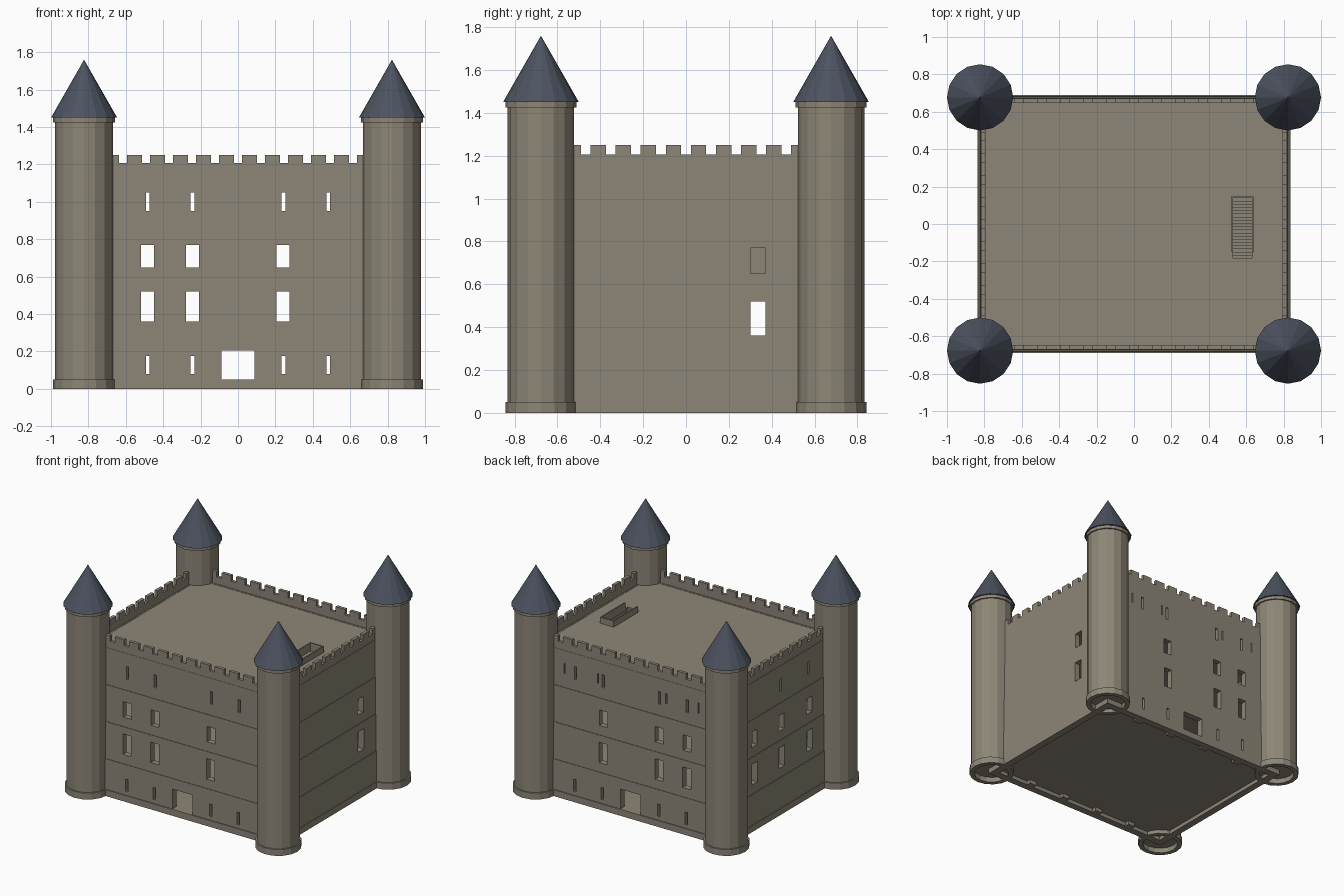
import bpy, bmesh, math
from mathutils import Matrix, Vector

cube = bpy.data.objects.get("Cube")
if cube:
    bpy.data.objects.remove(cube, do_unlink=True)


def material(name, rgb):
    m = bpy.data.materials.new(name)
    m.use_nodes = True
    color = (*rgb, 1)
    m.diffuse_color = color
    bsdf = next(n for n in m.node_tree.nodes if n.type == 'BSDF_PRINCIPLED')
    bsdf.inputs["Base Color"].default_value = color
    bsdf.inputs["Roughness"].default_value = 0.9
    return m


stone = material("warm grey stone", (0.27, 0.24, 0.185))
slate = material("blue grey slate", (0.073, 0.086, 0.117))


def finish(name, bm, mat):
    bmesh.ops.recalc_face_normals(bm, faces=bm.faces)
    me = bpy.data.meshes.new(name)
    bm.to_mesh(me)
    bm.free()
    me.materials.append(mat)
    ob = bpy.data.objects.new(name, me)
    bpy.context.collection.objects.link(ob)
    return ob


def add_box(bm, x0, x1, y0, y1, z0, z1):
    size = Vector((x1 - x0, y1 - y0, z1 - z0))
    mid = Vector((x0 + x1, y0 + y1, z0 + z1)) / 2
    bmesh.ops.create_cube(bm, size=1, matrix=Matrix.Translation(mid) @ Matrix.Diagonal(size).to_4x4())


def boxes(name, items, mat=stone):
    bm = bmesh.new()
    for item in items:
        add_box(bm, *item)
    return finish(name, bm, mat)


def ring(name, hx, hy, t, z0, z1):
    """Rectangular tube with wall thickness t."""
    bm = bmesh.new()
    loops = []
    for inset, z in ((0, z0), (0, z1), (t, z1), (t, z0)):
        x, y = hx - inset, hy - inset
        loops.append([bm.verts.new((sx * x, sy * y, z))
                      for sx, sy in ((-1, -1), (1, -1), (1, 1), (-1, 1))])
    for a, b in zip(loops, loops[1:] + loops[:1]):
        for i in range(4):
            j = (i + 1) % 4
            bm.faces.new((a[i], a[j], b[j], b[i]))
    return finish(name, bm, stone)


def lathe(name, profile, center, mat, sides=16):
    bm = bmesh.new()
    verts = [bm.verts.new((r, 0, z)) for r, z in profile]
    edges = [bm.edges.new(p) for p in zip(verts, verts[1:])]
    bmesh.ops.spin(bm, geom=verts + edges, cent=(0, 0, 0), axis=(0, 0, 1),
                   angle=math.tau, steps=sides, use_duplicate=False)
    bmesh.ops.remove_doubles(bm, verts=bm.verts, dist=1e-4)
    ob = finish(name, bm, mat)
    ob.location = (*center, 0)
    return ob


def cut(ob, items):
    cutter = boxes("opening_cutter", items)
    cutter.hide_render = True
    mod = ob.modifiers.new("openings", 'BOOLEAN')
    mod.operation, mod.solver, mod.object = 'DIFFERENCE', 'EXACT', cutter
    bpy.context.view_layer.objects.active = ob
    bpy.ops.object.modifier_apply(modifier=mod.name)
    bpy.data.objects.remove(cutter, do_unlink=True)


HX, HY, THICK = 0.832, 0.685, 0.05
PITCH = 0.288
ROOF = 4 * PITCH

# Openings on each storey
through = lambda x, w, z0, z1: (x - w / 2, x + w / 2, -1, 1, z0, z1)
right_side = lambda y, z0, z1: (0.7, 1, y - 0.035, y + 0.035, z0, z1)
left_side = lambda y, w, z0, z1: (-1, -0.7, y - w / 2, y + w / 2, z0, z1)

slit_x = (-0.483, -0.243, 0.243, 0.483)
window_x = (-0.483, -0.243, 0.24)
side_y = (0.335, 0, -0.345)

openings = [[through(x, 0.02, 0.08, 0.175) for x in slit_x] + [through(0, 0.175, 0.05, 0.205)]]
for z0, z1 in ((0.36, 0.52), (0.65, 0.77)):
    openings.append([through(x, 0.07, z0, z1) for x in window_x]
                    + [left_side(y, 0.07, z0, z1) for y in side_y]
                    + [right_side(0.335, z0, z1)])
openings.append([through(x, 0.02, 0.95, 1.05) for x in slit_x]
                + [left_side(y, 0.02, 0.95, 1.05) for y in side_y[1:]]
                + [(x - 0.005, x + 0.005, 0.6, 1, 0.97, 1.05)
                   for x in (-0.58, -0.30, 0.29, 0.58)])

# Storey walls, each stepping in slightly
for i, holes in enumerate(openings):
    step = 0.004 * i
    wall = ring(f"storey_wall_{i + 1}", HX - step, HY - step, THICK - step,
                i * PITCH, (i + 1) * PITCH)
    cut(wall, holes)

# Plinth and its underside blocks
ring("plinth", HX + 0.006, HY + 0.006, 0.05, 0, 0.05)
boxes("plinth_blocks", [(x - 0.03, x + 0.03, s * 0.62 - 0.02, s * 0.62 + 0.02, 0, 0.03)
                        for s in (-1, 1) for x in (-0.48, -0.16, 0.16, 0.48)])

# Floors and roof deck, with a stair well in the deck
IX, IY = HX - 0.04, HY - 0.04
WX0, WX1, WY0, WY1 = 0.53, 0.63, -0.20, 0.14
boxes("ground_floor", [(-IX, IX, -IY, IY, 0.03, 0.048)])
for i in (1, 2, 3):
    boxes(f"floor_{i}", [(-IX, IX, -IY, IY, i * PITCH - 0.02, i * PITCH)])
deck_z = (ROOF - 0.02, ROOF - 0.002)
boxes("roof_deck", [(-IX, WX0, -IY, IY, *deck_z), (WX1, IX, -IY, IY, *deck_z),
                    (WX0, WX1, -IY, WY0, *deck_z), (WX0, WX1, WY1, IY, *deck_z)])

# Stair flight and its low guard walls
STEPS = 20
run = (WY1 - WY0) / STEPS
rise = PITCH / STEPS
boxes("stair_steps", [(WX0, WX1, WY1 - (k + 1) * run, WY1 - k * run,
                       ROOF - PITCH, ROOF - PITCH + (k + 1) * rise - 0.002)
                      for k in range(STEPS)])
guard_z = (ROOF - 0.02, ROOF + 0.045)
boxes("stair_guard", [(WX0 - 0.01, WX0, WY0 + 0.05, WY1, *guard_z),
                      (WX1, WX1 + 0.01, WY0 + 0.05, WY1, *guard_z),
                      (WX0 - 0.01, WX1 + 0.01, WY1, WY1 + 0.01, *guard_z)])

# Screen behind one upper side window
boxes("inner_screen", [(-0.68, -0.66, 0.2, 0.46, 2 * PITCH, 3 * PITCH - 0.02)])

# Parapet and battlements
PX, PY, PT = HX - 0.014, HY - 0.014, 0.025
CREST, TOP = 1.207, 1.25
ring("parapet", PX, PY, PT, ROOF - 0.01, CREST)
merlons = []
for k in range(6):
    for s in (-1, 1):
        x = s * 0.123 * (k + 0.5)
        y = s * 0.117 * (k + 0.5)
        for t in (-1, 1):
            ya, yb = sorted((t * PY, t * (PY - PT)))
            xa, xb = sorted((t * PX, t * (PX - PT)))
            merlons.append((x - 0.04, x + 0.04, ya, yb, CREST, TOP))
            if k < 5:
                merlons.append((xa, xb, y - 0.036, y + 0.036, CREST, TOP))
boxes("merlons", merlons)

# Corner towers with conical roofs
shaft = [(0, 0.04), (0.13, 0.04), (0.13, 0), (0.165, 0), (0.165, 0.05), (0.155, 0.05),
         (0.155, 1.425), (0.166, 1.425), (0.166, 1.452), (0, 1.452)]
cone = [(0, 1.45), (0.177, 1.45), (0, 1.76)]
for sx, side in ((-1, "right"), (1, "left")):
    for sy, end in ((-1, "front"), (1, "back")):
        spot = (sx * 0.823, sy * 0.677)
        lathe(f"tower_{end}_{side}", shaft, spot, stone)
        lathe(f"tower_roof_{end}_{side}", cone, spot, slate)
